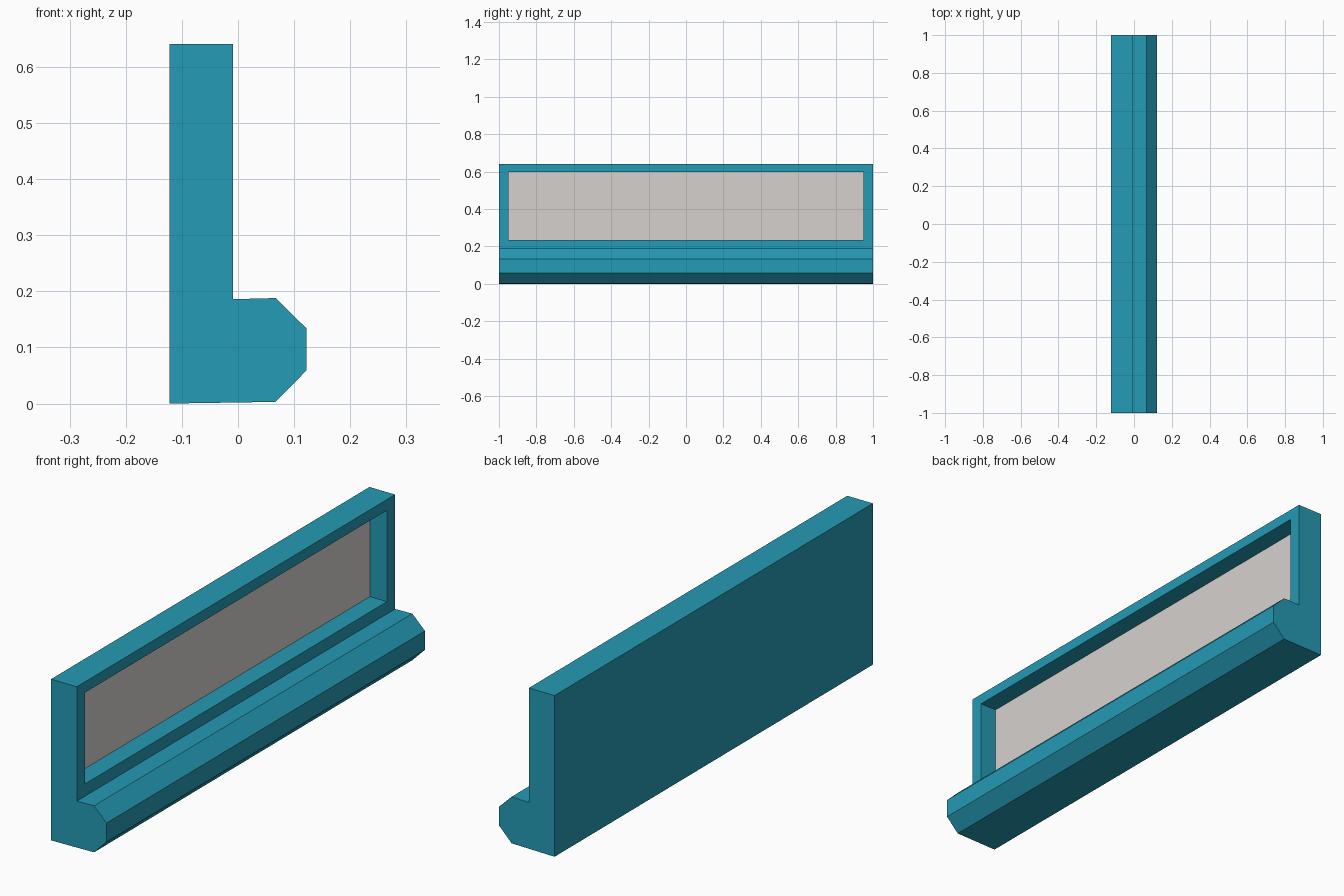
import bpy
import bmesh
from mathutils import Vector

if "Cube" in bpy.data.objects:
    bpy.data.objects.remove(bpy.data.objects["Cube"])


def material(name, rgb):
    m = bpy.data.materials.new(name)
    m.diffuse_color = (*rgb, 1.0)
    m.use_nodes = True
    m.node_tree.nodes["Principled BSDF"].inputs["Base Color"].default_value = m.diffuse_color
    return m


teal = material("teal", (0.018, 0.325, 0.46))
grey = material("warm light grey", (0.67, 0.64, 0.62))

# L-shaped cross-section in x, z: upright wall with a bevelled ledge
FRONT_X, DEPTH = -0.009, 0.075
profile = [(-0.122, 0.0), (0.067, 0.003), (0.122, 0.059), (0.122, 0.134),
           (0.067, 0.188), (FRONT_X, 0.186), (FRONT_X, 0.641), (-0.122, 0.641)]

bm = bmesh.new()
end = bm.faces.new([bm.verts.new((x, -1.0, z)) for x, z in profile])
swept = bmesh.ops.extrude_face_region(bm, geom=[end])["geom"]
bmesh.ops.translate(bm, vec=(0, 2, 0),
                    verts=[v for v in swept if isinstance(v, bmesh.types.BMVert)])
bmesh.ops.recalc_face_normals(bm, faces=bm.faces[:])

# Frame border on the upright wall
panel = next(f for f in bm.faces
             if all(abs(v.co.x - FRONT_X) < 1e-4 for v in f.verts))
bmesh.ops.inset_individual(bm, faces=[panel], thickness=0.045)
for v in panel.verts:
    v.co.y = 0.948 if v.co.y > 0 else -0.948
    v.co.z = 0.598 if v.co.z > 0.4 else 0.235

# Recessed panel
back = bmesh.ops.extrude_discrete_faces(bm, faces=[panel])["faces"][0]
bmesh.ops.translate(bm, vec=Vector((-DEPTH, 0, 0)), verts=back.verts[:])
back.material_index = 1

mesh = bpy.data.meshes.new("framed_ledge_board")
bm.to_mesh(mesh)
bm.free()
mesh.materials.append(teal)
mesh.materials.append(grey)
board = bpy.data.objects.new("framed_ledge_board", mesh)
bpy.context.collection.objects.link(board)
